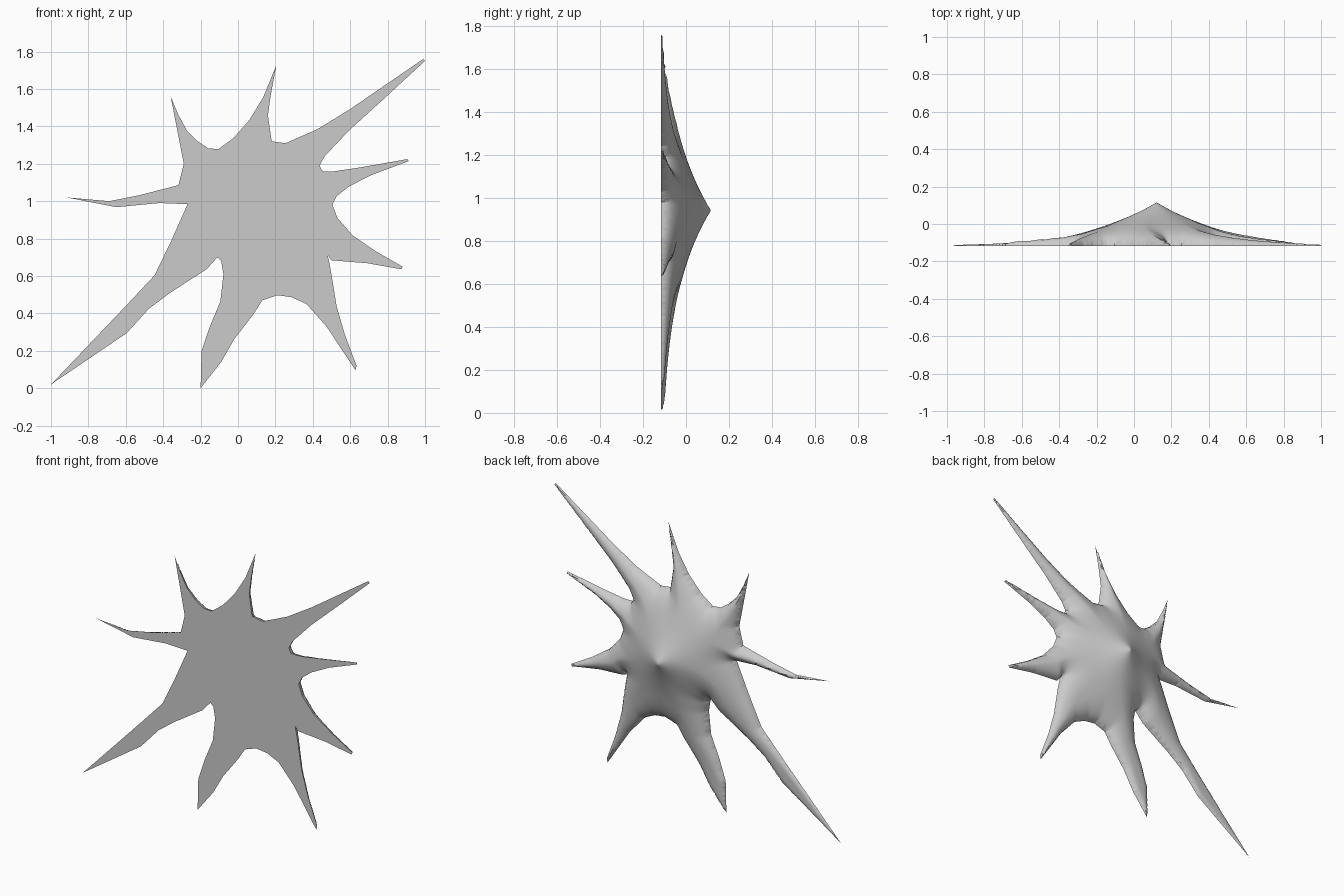
import bpy, bmesh, math
from mathutils import Vector
from mathutils.geometry import delaunay_2d_cdt

if "Cube" in bpy.data.objects:
    bpy.data.objects.remove(bpy.data.objects["Cube"])

# Front outline (x, z), clockwise from the upper-left spike tip
outline = [
    (-.36, 1.56), (-.32, 1.465), (-.275, 1.38), (-.215, 1.32), (-.16, 1.283), (-.105, 1.278),
    (-.025, 1.337), (.06, 1.433), (.135, 1.556), (.205, 1.727), (.175, 1.567), (.16, 1.46),
    (.18, 1.32), (.254, 1.31), (.425, 1.385), (.596, 1.49), (.99, 1.76), (1, 1.75),
    (.783, 1.55), (.596, 1.38), (.463, 1.24), (.436, 1.19), (.452, 1.16), (.516, 1.16),
    (.65, 1.18), (.906, 1.225), (.912, 1.214), (.714, 1.14), (.596, 1.08), (.527, 1.027),
    (.505, .98), (.532, .91), (.612, .818), (.735, .733), (.88, .65), (.874, .636),
    (.693, .668), (.5, .684), (.48, .71), (.495, .636), (.527, .44), (.57, .29),
    (.634, .12), (.628, .096), (.473, .33), (.366, .45), (.286, .487), (.21, .497),
    (.13, .47), (.083, .396), (-.02, .262), (-.09, .14), (-.2, 0), (-.195, .198),
    (-.152, .326), (-.094, .465), (-.078, .61), (-.09, .68), (-.11, .7), (-.168, .636),
    (-.366, .508), (-.473, .428), (-.596, .294), (-1, .02), (-.596, .444), (-.446, .604),
    (-.356, .79), (-.27, .984), (-.42, .99), (-.65, .968), (-.917, 1.02), (-.687, 1.0),
    (-.527, 1.032), (-.318, 1.086), (-.29, 1.2)]
corners = [Vector(p) for p in outline]
segments = list(zip(corners, corners[1:] + corners[:1]))
centre = Vector((.12, .94))
FRONT, PEAK, STEP = -.117, .234, .014


def edge_distance(p):
    best = 9
    for a, b in segments:
        ab = b - a
        t = max(0, min(1, (p - a).dot(ab) / ab.length_squared))
        best = min(best, (p - a - ab * t).length)
    return best


def inside(p):
    hit = False
    for a, b in segments:
        if (a.y > p.y) != (b.y > p.y) and p.x < a.x + (p.y - a.y) * (b.x - a.x) / (b.y - a.y):
            hit = not hit
    return hit


def height(p):
    # Peaked body fading along the spikes, with a rounded cross-section
    ridge = PEAK * math.exp(-(p - centre).length / .37)
    u = min(1, edge_distance(p) / (1.6 * ridge))
    return ridge * math.sqrt(max(0, 1 - (1 - u) ** 2))


# Dense rim, an inner row just behind it, and an interior grid
rim, inner = [], [centre]
for a, b in segments:
    n = max(1, round((b - a).length / .016))
    normal = Vector(((b - a).y, -(b - a).x)).normalized()
    for i in range(n):
        p = a.lerp(b, i / n)
        rim.append(p)
        q = a.lerp(b, (i + .5) / n) + normal * .005
        if inside(q) and edge_distance(q) > .0045:
            inner.append(q)
for i in range(int(2 / STEP)):
    for j in range(int(1.8 / STEP)):
        p = Vector((-1 + (i + .5 * (j % 2)) * STEP, j * STEP))
        if inside(p) and edge_distance(p) > .011:
            inner.append(p)

count = len(rim)
loop = [(i, (i + 1) % count) for i in range(count)]
points, _, faces, *_ = delaunay_2d_cdt(rim + inner, loop, [], 1, 1e-6)

# Domed back surface, closed by a flat front
bm = bmesh.new()
verts = []
for p in points:
    d = edge_distance(p)
    verts.append(bm.verts.new((p.x, FRONT + (height(p) if d > 1e-4 else 0), p.y)))
for f in faces:
    mid = sum((points[i] for i in f), Vector((0, 0))) / len(f)
    if inside(mid):
        bm.faces.new([verts[i] for i in f])
bmesh.ops.delete(bm, geom=[v for v in bm.verts if not v.link_faces], context='VERTS')
border = [e for e in bm.edges if e.is_boundary]
bmesh.ops.triangle_fill(bm, edges=border, use_beauty=True)
bmesh.ops.recalc_face_normals(bm, faces=bm.faces)
mesh = bpy.data.meshes.new("spiked_splat")
bm.to_mesh(mesh)
bm.free()
splat = bpy.data.objects.new("spiked_splat", mesh)
bpy.context.collection.objects.link(splat)
bpy.context.view_layer.objects.active = splat
splat.select_set(True)
bpy.ops.object.shade_smooth_by_angle(angle=math.radians(55))
